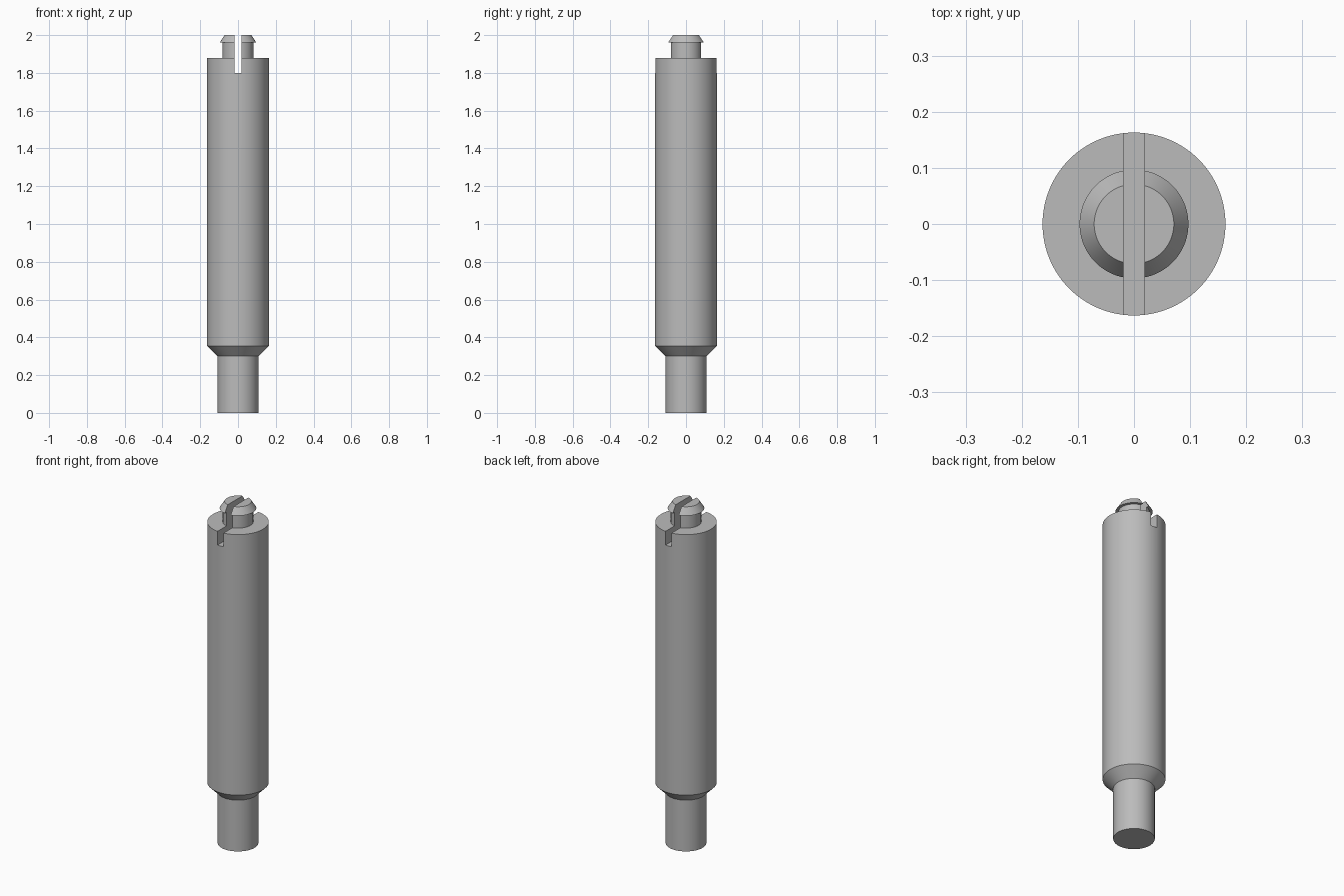
import bpy, bmesh
from math import tau, radians

old = bpy.data.objects.get("Cube")
if old:
    bpy.data.objects.remove(old, do_unlink=True)

# Single grey metal
metal = bpy.data.materials.new("grey metal")
metal.use_nodes = True
grey = (0.5, 0.5, 0.5, 1)
metal.diffuse_color = grey
metal.node_tree.nodes["Principled BSDF"].inputs["Base Color"].default_value = grey


def lathe(name, profile, sides=96):
    """Closed solid of revolution about z from (radius, height) points."""
    bm = bmesh.new()
    verts = [bm.verts.new((r, 0, z)) for r, z in profile]
    edges = [bm.edges.new(pair) for pair in zip(verts, verts[1:])]
    bmesh.ops.spin(bm, geom=verts + edges, cent=(0, 0, 0), axis=(0, 0, 1),
                   angle=tau, steps=sides, use_merge=True)
    bmesh.ops.remove_doubles(bm, verts=bm.verts, dist=1e-5)
    bmesh.ops.holes_fill(bm, edges=[e for e in bm.edges if e.is_boundary])
    bmesh.ops.recalc_face_normals(bm, faces=bm.faces)
    mesh = bpy.data.meshes.new(name)
    bm.to_mesh(mesh)
    bm.free()
    obj = bpy.data.objects.new(name, mesh)
    bpy.context.collection.objects.link(obj)
    obj.data.materials.append(metal)
    return obj


# Pin: narrow foot, chamfer, long shank, neck and tapered snap head
pin = lathe("slotted_pin", [
    (0.108, 0), (0.108, 0.30), (0.163, 0.355), (0.163, 1.88),
    (0.081, 1.88), (0.081, 1.96), (0.097, 1.96), (0.071, 2.0)])

# Slot running front to back through the head and top of the shank
bpy.ops.mesh.primitive_cube_add(size=1, location=(0, 0, 2.0))
cutter = bpy.context.object
cutter.name = "slot_cutter"
cutter.scale = (0.038, 0.6, 0.4)
bpy.ops.object.transform_apply(location=False, rotation=False, scale=True)

slot = pin.modifiers.new("slot", "BOOLEAN")
slot.operation = "DIFFERENCE"
slot.solver = "EXACT"
slot.object = cutter
bpy.ops.object.select_all(action="DESELECT")
pin.select_set(True)
bpy.context.view_layer.objects.active = pin
bpy.ops.object.modifier_apply(modifier=slot.name)
bpy.data.objects.remove(cutter, do_unlink=True)

# Smooth round walls, crisp rims
bpy.ops.object.shade_smooth_by_angle(angle=radians(30))
